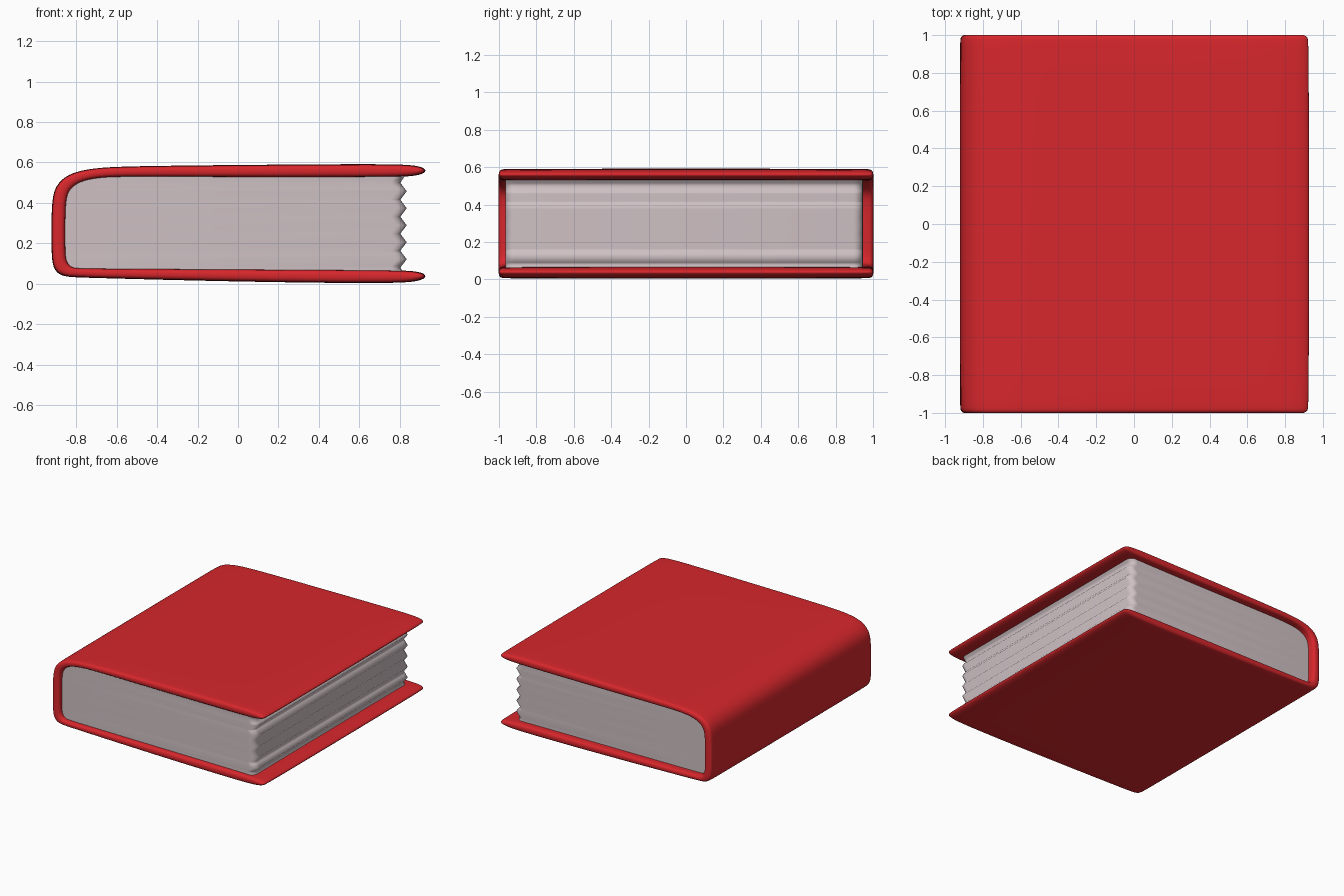
import bpy, math
from mathutils import Vector

if "Cube" in bpy.data.objects:
    bpy.data.objects.remove(bpy.data.objects["Cube"])


def make_object(name, verts, faces, color, angle):
    mesh = bpy.data.meshes.new(name)
    mesh.from_pydata(verts, [], faces)
    obj = bpy.data.objects.new(name, mesh)
    bpy.context.collection.objects.link(obj)
    mat = bpy.data.materials.new(name + "_color")
    mat.diffuse_color = color
    mat.use_nodes = True
    mat.node_tree.nodes["Principled BSDF"].inputs["Base Color"].default_value = mat.diffuse_color
    mesh.materials.append(mat)
    bpy.ops.object.select_all(action='DESELECT')
    obj.select_set(True)
    bpy.context.view_layer.objects.active = obj
    # consistent outward normals
    bpy.ops.object.mode_set(mode='EDIT')
    bpy.ops.mesh.select_all(action='SELECT')
    bpy.ops.mesh.normals_make_consistent(inside=False)
    bpy.ops.object.mode_set(mode='OBJECT')
    bpy.ops.object.shade_smooth_by_angle(angle=math.radians(angle))
    return obj


def loft(rings):
    # stack of equal closed rings, without the end caps
    n = len(rings[0])
    verts = [p for ring in rings for p in ring]
    faces = [(r * n + i, r * n + (i + 1) % n, (r + 1) * n + (i + 1) % n, (r + 1) * n + i)
             for r in range(len(rings) - 1) for i in range(n)]
    return verts, faces


# Cover: matching outer and inner profile points (x, z), from top tip round the spine to bottom tip
outer = [(0.928, 0.568), (0.89, 0.586), (0.75, 0.594), (0, 0.588), (-0.55, 0.582), (-0.72, 0.573),
         (-0.84, 0.546), (-0.905, 0.485), (-0.923, 0.40), (-0.923, 0.15), (-0.915, 0.075),
         (-0.875, 0.034), (-0.77, 0.031), (0, 0.01), (0.75, 0.001), (0.89, 0.011), (0.928, 0.03)]
inner = [(0.928, 0.552), (0.89, 0.533), (0.75, 0.526), (0, 0.526), (-0.55, 0.53), (-0.69, 0.525),
         (-0.785, 0.505), (-0.84, 0.46), (-0.852, 0.39), (-0.852, 0.16), (-0.848, 0.115),
         (-0.825, 0.079), (-0.77, 0.077), (0, 0.073), (0.75, 0.069), (0.89, 0.064), (0.928, 0.046)]


def cover_ring(y, f, tip):
    top, low = [], []
    for o, i in zip(outer, inner):
        o, i = Vector(o), Vector(i)
        mid = (o + i) / 2
        for side, p in ((top, o), (low, i)):
            q = mid + (p - mid) * f
            side.append((q.x - (tip if q.x > 0.8 else 0), y, q.y))
    return top + low[::-1]


half = [(1.002, 0.5, 0.025), (0.988, 0.92, 0.006), (0.955, 1, 0)]
rings = [cover_ring(-y, f, t) for y, f, t in half] + [cover_ring(y, f, t) for y, f, t in half[::-1]]
verts, faces = loft(rings)
n = len(rings[0])
for base in (0, (len(rings) - 1) * n):
    faces += [(base + i, base + i + 1, base + n - 2 - i, base + n - 1 - i) for i in range(n // 2 - 1)]
cover = make_object("cover", verts, faces, (0.68, 0.02, 0.025, 1), 180)
cover.modifiers.new("rounding", 'SUBSURF').levels = 2
cover.modifiers["rounding"].render_levels = 2

# Page block: stacked outlines with a rippled fore edge and a back following the spine
back = [(0.06, -0.80), (0.09, -0.84), (0.15, -0.86), (0.41, -0.86), (0.47, -0.84), (0.515, -0.78), (0.54, -0.66)]
ripple = [(0.06, 0.815)] + [(0.08 + 0.042 * k, 0.834 if k % 2 else 0.802) for k in range(11)] + [(0.54, 0.83)]


def lookup(table, z):
    for (z0, x0), (z1, x1) in zip(table, table[1:]):
        if z <= z1:
            return x0 + (x1 - x0) * (z - z0) / (z1 - z0)
    return table[-1][1]


def page_ring(z):
    x0, x1 = lookup(back, z), lookup(ripple, z)
    y0, y1, r = -0.965, 0.945, 0.05
    ring = [(x0, y1, z), (x0, y0, z)]
    for cy, start in ((y0 + r, -90), (y1 - r, 0)):
        for k in range(7):
            a = math.radians(start + 15 * k)
            ring.append((x1 - r + r * math.cos(a), cy + r * math.sin(a), z))
    return ring


levels = sorted({round(z, 3) for z, _ in back + ripple})
verts, faces = loft([page_ring(z) for z in levels])
n = len(verts) // len(levels)
faces += [tuple(range(n)), tuple(range(len(verts) - n, len(verts)))]
make_object("pages", verts, faces, (0.62, 0.53, 0.55, 1), 75)
